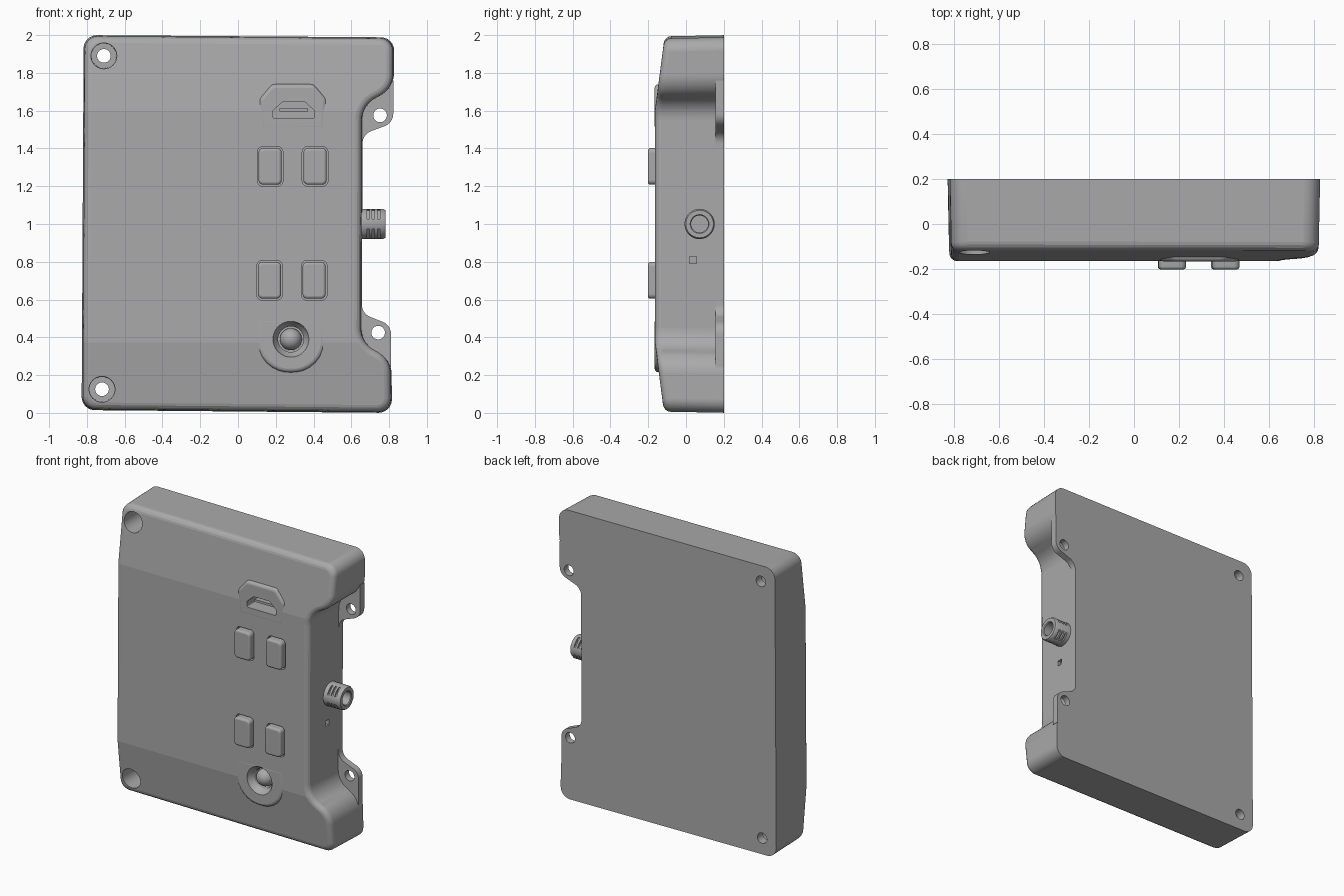
import bpy
import bmesh
import math
from mathutils import Vector, Matrix

if "Cube" in bpy.data.objects:
    bpy.data.objects.remove(bpy.data.objects["Cube"])

GREY = bpy.data.materials.new("plain grey")
GREY.use_nodes = True
GREY.diffuse_color = (0.4, 0.4, 0.4, 1)
GREY.node_tree.nodes["Principled BSDF"].inputs["Base Color"].default_value = (0.4, 0.4, 0.4, 1)

FRONT, BACK = -0.165, 0.2
HIGH, LOW = 1.6, 0.37      # heights where the front starts to slope back


def make(name, bm):
    bmesh.ops.recalc_face_normals(bm, faces=bm.faces)
    mesh = bpy.data.meshes.new(name)
    bm.to_mesh(mesh)
    bm.free()
    mesh.materials.append(GREY)
    ob = bpy.data.objects.new(name, mesh)
    bpy.context.collection.objects.link(ob)
    return ob


def rounded(corners, steps=8):
    """Outline in x, z whose corners (x, z, radius) are rounded."""
    out = []
    for i, (x, z, r) in enumerate(corners):
        p = Vector((x, z))
        if r == 0:
            out.append(p)
            continue
        a = (Vector(corners[i - 1][:2]) - p).normalized()
        b = (Vector(corners[(i + 1) % len(corners)][:2]) - p).normalized()
        half = a.angle(b) / 2
        centre = p + (a + b).normalized() * r / math.sin(half)
        start = p + a * r / math.tan(half) - centre
        end = p + b * r / math.tan(half) - centre
        out += [centre + start.lerp(end, k / steps).normalized() * r for k in range(steps + 1)]
    return out


def prism(name, corners, back, front, bevel=0, sloped=False):
    """Extrude an outline along y, with an optional rounded front rim."""
    bm = bmesh.new()
    base = bm.faces.new([bm.verts.new((p.x, back, p.y)) for p in rounded(corners)])
    top = bmesh.ops.extrude_face_region(bm, geom=[base])["geom"]
    for v in top:
        if isinstance(v, bmesh.types.BMVert):
            v.co.y = front
    if sloped:
        for z in (HIGH, LOW):
            bmesh.ops.bisect_plane(bm, geom=bm.verts[:] + bm.edges[:] + bm.faces[:],
                                   plane_co=(0, 0, z), plane_no=(0, 0, 1))
        for v in bm.verts:
            if v.co.y < 0:
                v.co.y += 0.13 * max(v.co.z - HIGH, LOW - v.co.z, 0)
                v.co.x *= 0.992
                v.co.z = 1 + (v.co.z - 1) * 0.994
    bmesh.ops.recalc_face_normals(bm, faces=bm.faces)
    bm.normal_update()
    if bevel:
        rim = [e for e in bm.edges if len(e.link_faces) == 2
               and sorted(f.normal.y < -0.8 for f in e.link_faces) == [False, True]]
        bmesh.ops.bevel(bm, geom=rim, offset=bevel, segments=4, profile=0.5, affect='EDGES')
    return make(name, bm)


def lathe(name, profile, centre, axis):
    """Revolve (radius, position) pairs about the x or y axis."""
    bm = bmesh.new()
    verts = [bm.verts.new((r, 0, h)) for r, h in profile]
    edges = [bm.edges.new(pair) for pair in zip(verts, verts[1:])]
    bmesh.ops.spin(bm, geom=verts + edges, cent=(0, 0, 0), axis=(0, 0, 1),
                   angle=math.tau, steps=40, use_merge=True)
    bmesh.ops.remove_doubles(bm, verts=bm.verts, dist=1e-5)
    turn = Matrix.Rotation(math.pi / 2, 4, 'Y') if axis == 'X' else Matrix.Rotation(-math.pi / 2, 4, 'X')
    bmesh.ops.transform(bm, matrix=Matrix.Translation(centre) @ turn, verts=bm.verts)
    return make(name, bm)


def box(name, centre, size):
    bm = bmesh.new()
    bmesh.ops.create_cube(bm, matrix=Matrix.Translation(centre) @ Matrix.Diagonal((*size, 1)))
    return make(name, bm)


def combine(ob, other, operation):
    mod = ob.modifiers.new(operation, 'BOOLEAN')
    mod.operation, mod.object, mod.solver = operation, other, 'EXACT'
    bpy.context.view_layer.objects.active = ob
    bpy.ops.object.modifier_apply(modifier=mod.name)
    bpy.data.objects.remove(other)


def block(x, z, w, h, r):
    w, h = w / 2, h / 2
    return [(x - w, z - h, r), (x + w, z - h, r), (x + w, z + h, r), (x - w, z + h, r)]


# Housing with a waisted left side
housing = prism("housing", [
    (-0.828, 0.015, 0.07), (0.815, 0.0, 0.07), (0.813, 0.28, 0.13), (0.655, 0.37, 0.13),
    (0.66, 1.63, 0.13), (0.825, 1.72, 0.13), (0.827, 1.988, 0.07), (-0.817, 2.0, 0.07)],
    BACK, FRONT, 0.035, sloped=True)

# Mounting ears
combine(housing, prism("upper_ear", [
    (0.6, 1.76, 0), (0.822, 1.76, 0), (0.822, 1.535, 0.07), (0.66, 1.475, 0.07),
    (0.658, 1.38, 0), (0.6, 1.38, 0)], BACK, 0.155), 'UNION')
combine(housing, prism("lower_ear", [
    (0.6, 0.24, 0), (0.81, 0.24, 0), (0.81, 0.465, 0.07), (0.657, 0.525, 0.07),
    (0.655, 0.62, 0), (0.6, 0.62, 0)], BACK, 0.155), 'UNION')

# Raised surrounds for the port and the thumb stick
combine(housing, prism("port_surround", [
    (0.12, 1.5, 0), (0.46, 1.5, 0), (0.47, 1.66, 0.04), (0.4, 1.74, 0.04),
    (0.18, 1.74, 0.04), (0.11, 1.66, 0.04)], -0.08, FRONT - 0.001, 0.02), 'UNION')
combine(housing, prism("stick_surround", [
    (0.1, 0.5, 0), (0.1, 0.215, 0.17), (0.46, 0.215, 0.17), (0.46, 0.5, 0)],
    -0.08, FRONT - 0.001, 0.02), 'UNION')

# Screw holes
for x, z in ((-0.71, 1.89), (-0.72, 0.125)):
    combine(housing, lathe("screw_hole", [(0, -0.3), (0.07, -0.3), (0.066, 0.14), (0.036, 0.14),
                                          (0.036, 0.3), (0, 0.3)], (x, 0, z), 'Y'), 'DIFFERENCE')
for x, z in ((0.752, 1.575), (0.742, 0.425)):
    combine(housing, lathe("ear_hole", [(0, 0.1), (0.036, 0.1), (0.036, 0.3), (0, 0.3)],
                           (x, 0, z), 'Y'), 'DIFFERENCE')

# Port opening, stick well and reset opening
combine(housing, prism("port_opening", [
    (0.185, 1.56, 0.008), (0.405, 1.56, 0.008), (0.405, 1.6, 0.01), (0.355, 1.645, 0.01),
    (0.235, 1.645, 0.01), (0.185, 1.6, 0.01)], -0.06, -0.3), 'DIFFERENCE')
combine(housing, lathe("stick_well", [(0, -0.25), (0.1, -0.25), (0.095, -0.165), (0.085, -0.15),
                                      (0.068, -0.125), (0.068, -0.08), (0, -0.08)],
                       (0.28, 0, 0.39), 'Y'), 'DIFFERENCE')
combine(housing, box("reset_opening", (0.66, 0.037, 0.81), (0.06, 0.035, 0.038)), 'DIFFERENCE')

# Buttons in shallow recesses
parts = [housing]
for name, x, z in (("upper_right_button", 0.17, 1.305), ("upper_left_button", 0.408, 1.305),
                   ("lower_right_button", 0.167, 0.702), ("lower_left_button", 0.403, 0.702)):
    combine(housing, prism("button_recess", block(x, z, 0.136, 0.21, 0.03), -0.14, -0.25), 'DIFFERENCE')
    parts.append(prism(name, block(x, z, 0.122, 0.194, 0.025), -0.13, -0.202, 0.014))

# Port tongue and thumb stick
parts.append(box("port_tongue", (0.295, -0.095, 1.603), (0.15, 0.08, 0.016)))
arc = [math.pi * k / 16 for k in range(17)]
parts.append(lathe("thumb_stick", [(0.058 * math.sin(a), -0.1 - 0.058 * math.cos(a)) for a in arc],
                   (0.28, 0, 0.39), 'Y'))

# Side connector with rows of grip slots
connector = lathe("side_connector", [
    (0, 0.6), (0.08, 0.6), (0.08, 0.768), (0.073, 0.78), (0.05, 0.78),
    (0.045, 0.775), (0.045, 0.7), (0, 0.7)], (0, 0.072, 1.0), 'X')
slots = bmesh.new()
for x in (0.69, 0.717, 0.744):
    for k in range(4):
        spin = Matrix.Rotation(math.pi / 4 + k * math.pi / 2, 4, 'X')
        place = Matrix.Translation((x, 0.072, 1.0)) @ spin @ Matrix.Translation((0, 0, 0.08))
        bmesh.ops.create_cube(slots, matrix=place @ Matrix.Diagonal((0.013, 0.07, 0.03, 1)))
combine(connector, make("grip_slots", slots), 'DIFFERENCE')
parts.append(connector)

# Smooth the curves and keep broad faces flat
bpy.ops.object.select_all(action='DESELECT')
for ob in parts:
    ob.select_set(True)
bpy.context.view_layer.objects.active = housing
bpy.ops.object.shade_smooth_by_angle(angle=math.radians(32))
for ob in parts:
    for face in ob.data.polygons:
        if face.area > 0.008:
            face.use_smooth = False
